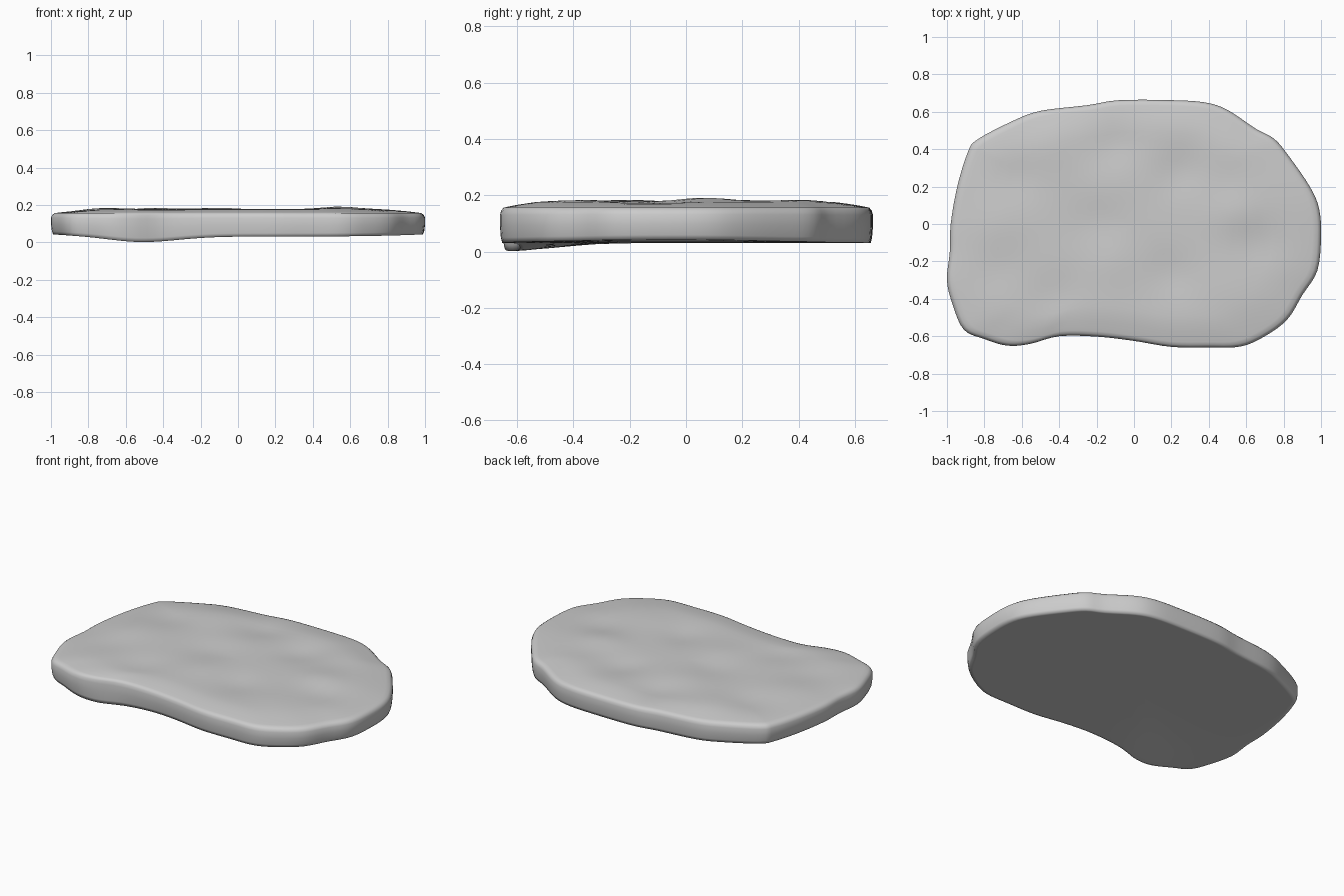
import bpy, bmesh
from math import exp
from mathutils import Vector

if "Cube" in bpy.data.objects:
    bpy.data.objects.remove(bpy.data.objects["Cube"])

# Outline seen from above, counter-clockwise
OUTLINE = [(1, -.07), (.99, .08), (.94, .2), (.83, .36), (.75, .455), (.65, .51),
           (.5, .61), (.38, .65), (.2, .662), (-.08, .662), (-.25, .635), (-.5, .605),
           (-.65, .55), (-.84, .45), (-.89, .38), (-.945, .2), (-.98, 0), (-.985, -.15),
           (-1, -.3), (-.97, -.43), (-.91, -.565), (-.8, -.615), (-.68, -.65),
           (-.56, -.642), (-.4, -.6), (-.2, -.602), (0, -.625), (.2, -.657),
           (.4, -.66), (.57, -.655), (.7, -.6), (.82, -.51), (.9, -.38), (.98, -.25)]

# Soft dents and bumps on the upper face: x, y, height
DENTS = [(-.65, .25, -.012), (-.1, .44, -.014), (.25, .28, -.014), (.2, -.27, -.012),
         (-.42, -.38, -.010), (-.22, 0, -.008), (.68, -.1, -.010), (-.75, -.25, -.008),
         (.55, .06, .014), (-.7, 0, .006), (-.15, .2, .006), (.5, -.35, .005),
         (-.1, -.2, .006), (-.45, .4, .006), (.5, .4, .006)]


def spline(pts, steps=4):
    """Closed Catmull-Rom curve through the outline points."""
    p = [Vector(q) for q in pts]
    out = []
    for i in range(len(p)):
        a, b, c, d = (p[(i + k) % len(p)] for k in (-1, 0, 1, 2))
        for s in range(steps):
            t = s / steps
            out.append(.5 * (2 * b + (c - a) * t + (2 * a - 5 * b + 4 * c - d) * t * t
                             + (3 * b - a - 3 * c + d) * t ** 3))
    return out


def bump(x, y, cx, cy, r):
    return exp(-((x - cx) ** 2 + (y - cy) ** 2) / r ** 2)


def top_z(x, y, s):
    dome = .151 + .027 * min(1, (1 - s) / .22) ** .7
    return dome + sum(h * bump(x, y, cx, cy, .13) for cx, cy, h in DENTS) * min(1, (1 - s) / .12)


def bottom_z(x, y):
    return .031 + .012 * x ** 4 - .031 * bump(x, y, -.5, -.66, .26)


curve = spline(OUTLINE)
bm = bmesh.new()


def ring(s, height):
    return [bm.verts.new((x * s, y * s, height(x * s, y * s))) for x, y in curve]


# Rings from the underside centre, up the wall, to the upper face centre
rings = [ring(s, bottom_z) for s in (.25, .5, .75, .9, .965, .988)]
for f, s in ((.15, .995), (.5, 1), (.82, 1), (.95, .993)):
    rings.append(ring(s, lambda x, y: bottom_z(x, y) * (1 - f) + .152 * f))
for s in (.98, .955, .92, .87, .81, .74, .67, .6, .53, .46, .39, .32, .25, .18, .11, .05):
    rings.append(ring(s, lambda x, y: top_z(x, y, s)))

n = len(curve)
for a, b in zip(rings, rings[1:]):
    for i in range(n):
        j = (i + 1) % n
        bm.faces.new((a[i], a[j], b[j], b[i]))
for loop, z in ((rings[0], bottom_z(0, 0)), (rings[-1], top_z(0, 0, 0))):
    c = bm.verts.new((0, 0, z))
    for i in range(n):
        bm.faces.new((loop[i], loop[(i + 1) % n], c))
bmesh.ops.recalc_face_normals(bm, faces=bm.faces)
for f in bm.faces:
    f.smooth = True

# Stone slab
mesh = bpy.data.meshes.new("stone_slab")
bm.to_mesh(mesh)
bm.free()
slab = bpy.data.objects.new("stone_slab", mesh)
bpy.context.collection.objects.link(slab)
